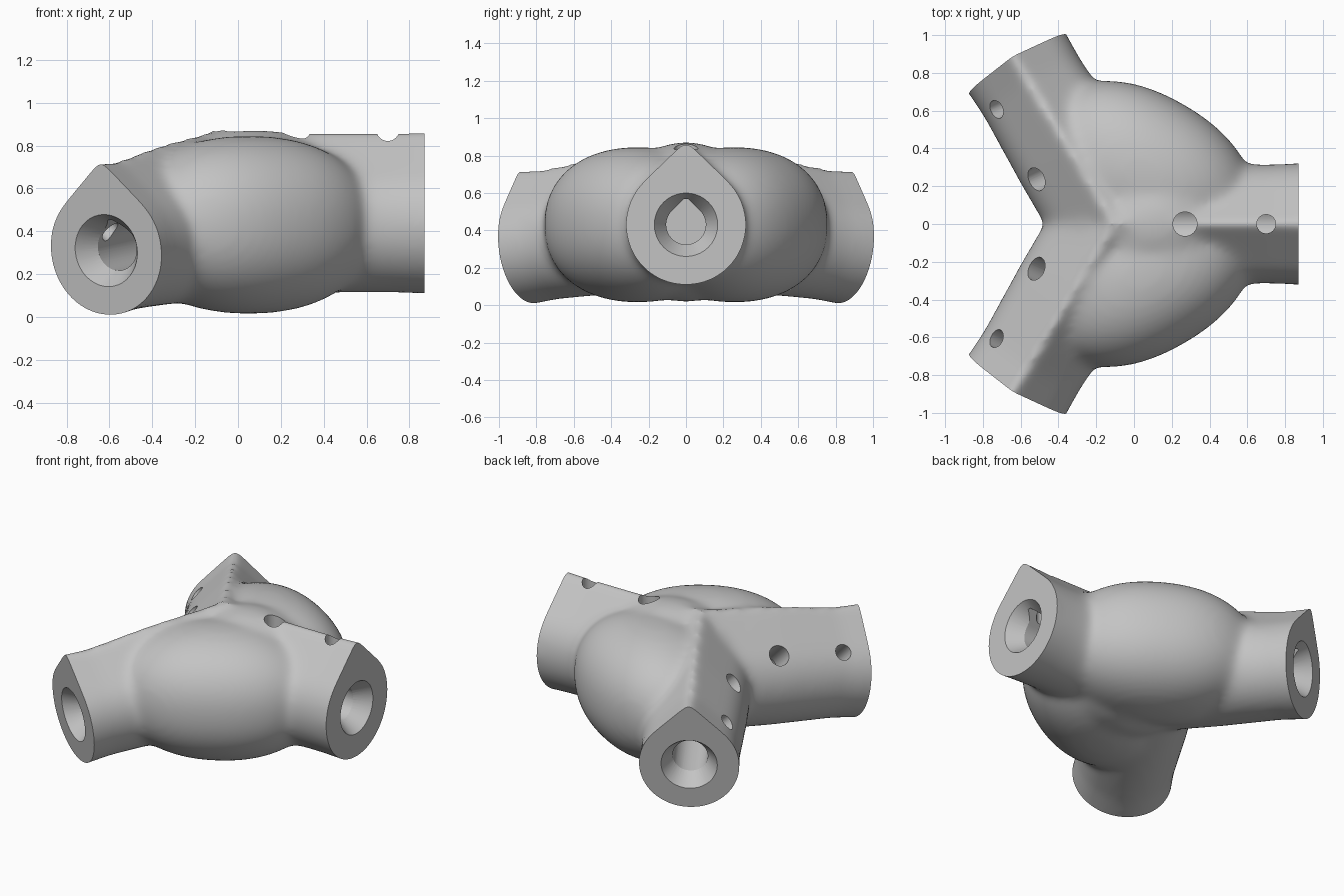
import bpy, bmesh, math
from mathutils import Vector, Matrix

cube = bpy.data.objects.get("Cube")
if cube:
    bpy.data.objects.remove(cube)

HUB = Vector((-0.1, 0, 0.43))
UP = Vector((0, 0, 1))

# one flat plastic colour
grey = bpy.data.materials.new("light_grey_plastic")
grey.use_nodes = True
colour = (0.55, 0.55, 0.55, 1)
grey.diffuse_color = colour
grey.node_tree.nodes["Principled BSDF"].inputs["Base Color"].default_value = colour


def arm_frame(end):
    """Matrix whose x runs along the arm, y sideways and z upward."""
    along = (end - HUB).normalized()
    side = UP.cross(along).normalized()
    m = Matrix((along, side, along.cross(side))).transposed().to_4x4()
    return Matrix.Translation(HUB) @ m


def add_mesh(name, bm):
    bmesh.ops.recalc_face_normals(bm, faces=bm.faces)
    mesh = bpy.data.meshes.new(name)
    bm.to_mesh(mesh)
    bm.free()
    ob = bpy.data.objects.new(name, mesh)
    bpy.context.collection.objects.link(ob)
    return ob


def teardrop(r, peak, n=40):
    """Circle with a pointed top at height r * peak."""
    a = math.acos(1 / peak)
    start, sweep = math.pi / 2 + a, 2 * (math.pi - a)
    pts = [(r * math.cos(start + sweep * i / n), r * math.sin(start + sweep * i / n))
           for i in range(n + 1)]
    return pts + [(0, r * peak)]


def loft(name, matrix, sections, peak):
    """Closed tube through (distance, radius) teardrop sections."""
    bm = bmesh.new()
    rings = [[bm.verts.new(matrix @ Vector((d, y, z))) for y, z in teardrop(r, peak)]
             for d, r in sections]
    for a, b in zip(rings, rings[1:]):
        for i in range(len(a)):
            j = (i + 1) % len(a)
            bm.faces.new((a[i], a[j], b[j], b[i]))
    bm.faces.new(rings[0])
    bm.faces.new(rings[-1])
    return add_mesh(name, bm)


def ellipsoid(name, centre, radii, turn, power):
    """Ellipsoid whose outline gets boxier as power rises above 2."""
    bm = bmesh.new()
    bmesh.ops.create_uvsphere(bm, u_segments=64, v_segments=32, radius=1)
    for v in bm.verts:
        v.co /= sum(abs(c) ** power for c in v.co) ** (1 / power)
    m = Matrix.Translation(centre) @ Matrix.Rotation(turn, 4, 'Z') @ Matrix.Diagonal((*radii, 1))
    bm.transform(m)
    return add_mesh(name, bm)


def cone(name, start, direction, length, r1, r2):
    bm = bmesh.new()
    turn = direction.to_track_quat('Z', 'Y').to_matrix().to_4x4()
    m = Matrix.Translation(start + direction * length / 2) @ turn
    bmesh.ops.create_cone(bm, cap_ends=True, segments=40, radius1=r1, radius2=r2,
                          depth=length, matrix=m)
    return add_mesh(name, bm)


def bake(ob):
    """Replace the mesh by its modified result."""
    dg = bpy.context.evaluated_depsgraph_get()
    mesh = bpy.data.meshes.new_from_object(ob.evaluated_get(dg))
    ob.modifiers.clear()
    ob.data = mesh


# arm ends with end radius; lean is the screw hole tilt away from vertical
arms = [(Vector((0.87, 0, 0.43)), 0.322, 0)]
arms += [(Vector((-0.615, s * 0.845, 0.31)), 0.304, s * math.radians(48)) for s in (1, -1)]

# solid parts: arms, bulges between them, hub
parts = []
for end, radius, lean in arms:
    L = (end - HUB).length
    parts.append(loft("arm", arm_frame(end), [(-0.02, 0.325), (0.45, 0.316),
                      (L - 0.15, radius - 0.006), (L, radius), (L + 0.2, radius + 0.01)], 1.39))
for s in (1, -1):
    turn = s * math.radians(60)
    out = Vector((math.cos(turn), math.sin(turn), 0))
    parts.append(ellipsoid("bulge", HUB + out * 0.3, (0.43, 0.62, 0.415), turn, 2.2))
parts.append(ellipsoid("hub", Vector((0.09, 0, 0.445)), (0.5, 0.4, 0.427), 0, 2))

# merge into one softly blended skin
bm = bmesh.new()
for p in parts:
    bm.from_mesh(p.data)
    bpy.data.objects.remove(p)
body = add_mesh("three_way_connector", bm)
remesh = body.modifiers.new("blend", 'REMESH')
remesh.mode = 'VOXEL'
remesh.voxel_size = 0.02
soften = body.modifiers.new("soften", 'SMOOTH')
soften.factor = 0.5
soften.iterations = 32
bake(body)

# trim flat arm ends
bm = bmesh.new()
bm.from_mesh(body.data)
for end, radius, lean in arms:
    bmesh.ops.bisect_plane(bm, geom=bm.verts[:] + bm.edges[:] + bm.faces[:], plane_co=end,
                           plane_no=(end - HUB).normalized(), clear_outer=True)
    bmesh.ops.holes_fill(bm, edges=[e for e in bm.edges if e.is_boundary])
bmesh.ops.recalc_face_normals(bm, faces=bm.faces)
bm.to_mesh(body.data)
bm.free()

# cutters: blind bore, countersink and two screw holes per arm
cutters = []
for end, radius, lean in arms:
    m = arm_frame(end)
    L = (end - HUB).length
    inward = (HUB - end).normalized()
    cutters.append(loft("bore", m, [(0.25, 0.106), (L - 0.05, 0.106)], 1.4))
    cutters.append(cone("countersink", end - inward * 0.01, inward, 0.11, 0.176, 0.106))
    drill = (m.to_3x3() @ Vector((0, math.sin(lean), math.cos(lean)))).normalized()
    for d, r in ((L - 0.6, 0.064), (L - 0.17, 0.05)):
        cutters.append(cone("screw_hole", m @ Vector((d, 0, 0)), drill, 0.6, r, r))
for c in cutters:
    c.hide_render = True
    cut = body.modifiers.new("cut", 'BOOLEAN')
    cut.operation = 'DIFFERENCE'
    cut.solver = 'EXACT'
    cut.object = c
bake(body)
for c in cutters:
    bpy.data.objects.remove(c)

# finish
body.data.materials.clear()
body.data.materials.append(grey)
for p in body.data.polygons:
    p.material_index = 0
bpy.ops.object.select_all(action='DESELECT')
body.select_set(True)
bpy.context.view_layer.objects.active = body
bpy.ops.object.shade_smooth_by_angle(angle=math.radians(30))
